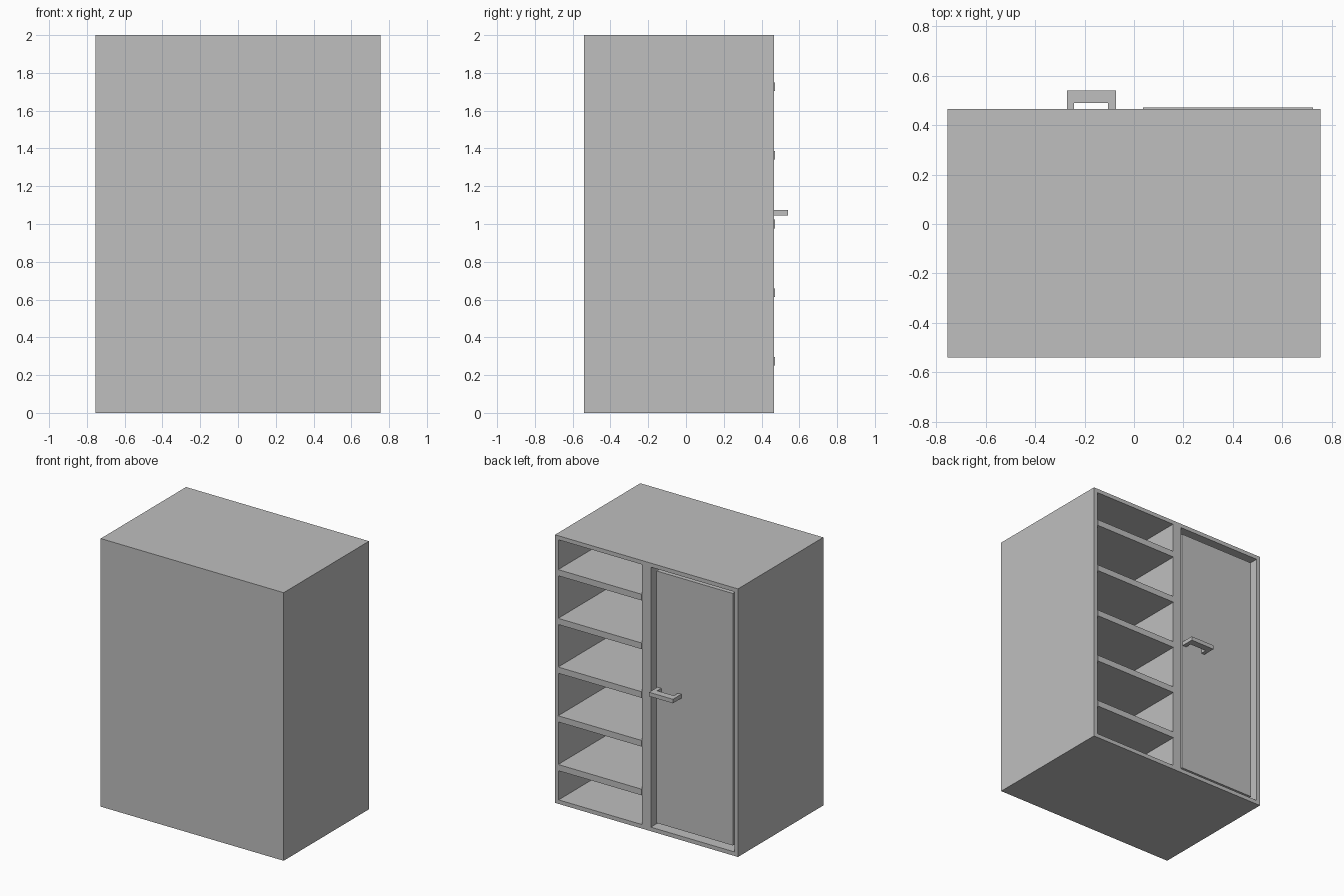
import bpy
import bmesh
from mathutils import Vector

cube = bpy.data.objects.get("Cube")
if cube:
    bpy.data.objects.remove(cube, do_unlink=True)

# Single grey finish
GREY = (0.52, 0.52, 0.52, 1)
grey = bpy.data.materials.new("plain grey")
grey.use_nodes = True
grey.diffuse_color = GREY
grey.node_tree.nodes["Principled BSDF"].inputs["Base Color"].default_value = GREY

# Main dimensions
W, H = 0.755, 2.0           # half width, height
FRONT, BACK = -0.54, 0.466  # closed face, open face
T = 0.03                    # panel thickness
D = 0.036                   # half thickness of the divider
GAP = 0.03                  # clearance round the door
DOOR_Y = BACK - 0.025       # outer face of the door


def finish(name, bm):
    bmesh.ops.recalc_face_normals(bm, faces=bm.faces)
    mesh = bpy.data.meshes.new(name)
    bm.to_mesh(mesh)
    bm.free()
    mesh.materials.append(grey)
    obj = bpy.data.objects.new(name, mesh)
    bpy.context.collection.objects.link(obj)
    return obj


def box_mesh(lo, hi):
    bm = bmesh.new()
    bmesh.ops.create_cube(bm, size=1)
    lo, hi = Vector(lo), Vector(hi)
    for v in bm.verts:
        v.co = (lo + hi) / 2 + v.co * (hi - lo)
    return bm


def box(name, lo, hi):
    return finish(name, box_mesh(lo, hi))


# Carcass: a block scored into panels, with two bays pushed in from the open face
bm = box_mesh((-W, FRONT, 0), (W, BACK, H))
cuts = [((x, 0, 0), (1, 0, 0)) for x in (-W + T, -D, D, W - T)]
cuts += [((0, 0, z), (0, 0, 1)) for z in (T, H - T)]
for co, no in cuts:
    bmesh.ops.bisect_plane(bm, geom=bm.verts[:] + bm.edges[:] + bm.faces[:],
                           plane_co=co, plane_no=no)
bays = []
for f in bm.faces:
    c = f.calc_center_median()
    if f.normal.y > 0.9 and D < abs(c.x) < W - T and T < c.z < H - T:
        bays.append(f)
for f in bays:
    new = bmesh.ops.extrude_face_region(bm, geom=[f])["geom"]
    verts = [v for v in new if isinstance(v, bmesh.types.BMVert)]
    bmesh.ops.translate(bm, vec=(0, FRONT + T - BACK, 0), verts=verts)
bmesh.ops.delete(bm, geom=bays, context='FACES_ONLY')
finish("cabinet_body", bm)

# Five shelves, standing slightly proud of the body
for i in range(5):
    z = 1.0 + (i - 2) * 0.3635
    box(f"shelf_{i + 1}", (D, FRONT + T, z - 0.023), (W - T, BACK + 0.005, z + 0.023))

# Door panel set back in the other bay
box("door", (-W + T + GAP, DOOR_Y - 0.03, T + GAP), (-D - GAP, DOOR_Y, H - T - GAP))

# Handle: a flat bracket profile raised to its height
profile = [(-0.27, DOOR_Y), (-0.27, 0.54), (-0.073, 0.54), (-0.073, DOOR_Y),
           (-0.105, DOOR_Y), (-0.105, 0.489), (-0.242, 0.489), (-0.242, DOOR_Y)]
bm = bmesh.new()
base = bm.faces.new([bm.verts.new((x, y, 1.045)) for x, y in profile])
new = bmesh.ops.extrude_face_region(bm, geom=[base])["geom"]
bmesh.ops.translate(bm, vec=(0, 0, 0.03),
                    verts=[v for v in new if isinstance(v, bmesh.types.BMVert)])
finish("door_handle", bm)
